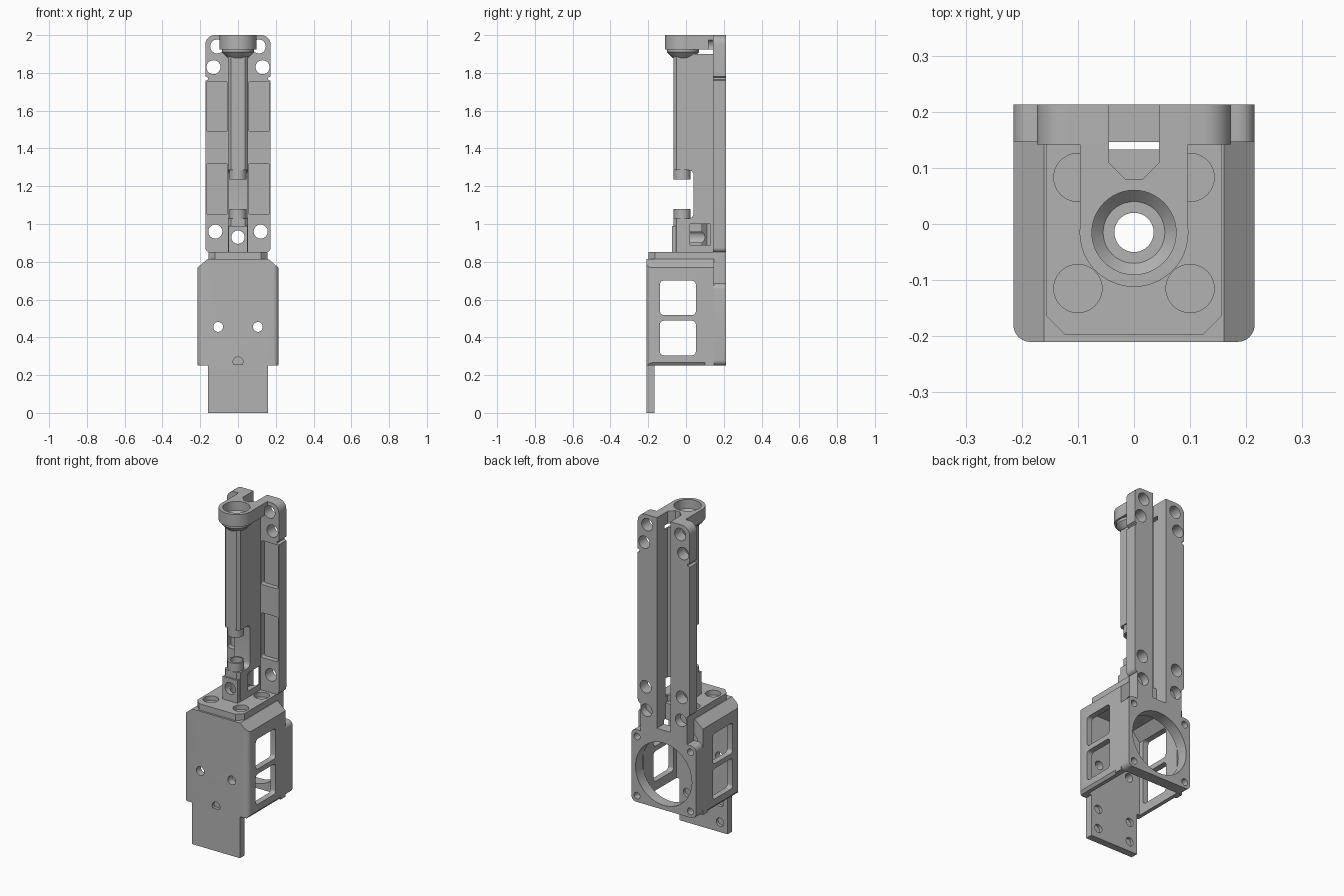
import bpy, bmesh, math
from mathutils import Vector

if "Cube" in bpy.data.objects:
    bpy.data.objects.remove(bpy.data.objects["Cube"], do_unlink=True)

grey = bpy.data.materials.new("plain grey")
grey.use_nodes = True
grey.diffuse_color = (0.45, 0.45, 0.45, 1)
for node in grey.node_tree.nodes:
    if node.type == 'BSDF_PRINCIPLED':
        node.inputs["Base Color"].default_value = grey.diffuse_color


def mesh_object(bm, name):
    bmesh.ops.recalc_face_normals(bm, faces=bm.faces)
    me = bpy.data.meshes.new(name)
    bm.to_mesh(me)
    bm.free()
    me.materials.append(grey)
    ob = bpy.data.objects.new(name, me)
    bpy.context.scene.collection.objects.link(ob)
    return ob


def prism(points, axis, lo, hi, name="cutter"):
    """Extrude a profile; its plane is xy, xz or yz for axis z, y or x."""
    place = {'z': lambda a, b, t: (a, b, t),
             'y': lambda a, b, t: (a, t, b),
             'x': lambda a, b, t: (t, a, b)}[axis]
    bm = bmesh.new()
    face = bm.faces.new([bm.verts.new(place(a, b, lo)) for a, b in points])
    ext = bmesh.ops.extrude_face_region(bm, geom=[face])
    verts = [g for g in ext["geom"] if isinstance(g, bmesh.types.BMVert)]
    bmesh.ops.translate(bm, verts=verts, vec=Vector(place(0, 0, hi - lo)))
    return mesh_object(bm, name)


def rect(a0, a1, b0, b1, radii=(0, 0, 0, 0), steps=6):
    """Rectangle with a radius per corner, from the low corner anticlockwise."""
    if not isinstance(radii, tuple):
        radii = (radii,) * 4
    pts = []
    corners = [(a0, b0, 1, 1), (a1, b0, -1, 1), (a1, b1, -1, -1), (a0, b1, 1, -1)]
    for k, ((a, b, sa, sb), r) in enumerate(zip(corners, radii)):
        if r == 0:
            pts.append((a, b))
            continue
        for i in range(steps + 1):
            t = math.pi + (k + i / steps) * math.pi / 2
            pts.append((a + sa * r + r * math.cos(t), b + sb * r + r * math.sin(t)))
    return pts


def box(x0, x1, y0, y1, z0, z1, name="cutter"):
    return prism(rect(x0, x1, y0, y1), 'z', z0, z1, name)


def cyl(a, b, r, axis, lo, hi, name="cutter", n=40):
    pts = [(a + r * math.cos(2 * math.pi * i / n), b + r * math.sin(2 * math.pi * i / n))
           for i in range(n)]
    return prism(pts, axis, lo, hi, name)


def lathe(profile, y, name="cutter", n=48):
    bm = bmesh.new()
    rings = [[bm.verts.new((r * math.cos(2 * math.pi * i / n),
                            y + r * math.sin(2 * math.pi * i / n), z)) for i in range(n)]
             for r, z in profile]
    for p, q in zip(rings, rings[1:]):
        for i in range(n):
            bm.faces.new((p[i], p[(i + 1) % n], q[(i + 1) % n], q[i]))
    bm.faces.new(rings[0])
    bm.faces.new(rings[-1])
    return mesh_object(bm, name)


def combine(ob, others, operation='DIFFERENCE'):
    for other in others:
        mod = ob.modifiers.new("cut", 'BOOLEAN')
        mod.operation, mod.solver, mod.object = operation, 'EXACT', other
        bpy.context.view_layer.update()
        deps = bpy.context.evaluated_depsgraph_get()
        me = bpy.data.meshes.new_from_object(ob.evaluated_get(deps))
        ob.modifiers.clear()
        ob.data = me
        bpy.data.objects.remove(other, do_unlink=True)
    return ob


BORE_Y = -0.015
SIDES = (-1, 1)


def bore():
    return cyl(0, BORE_Y, 0.035, 'z', -0.5, 2.5)


def channel(z0=0.73):
    pts = [(-0.045, 0.3), (-0.045, 0.11), (-0.015, 0.08),
           (0.015, 0.08), (0.045, 0.11), (0.045, 0.3)]
    return prism(pts, 'z', z0, 2.5)


# Housing: hollow shell open below and behind, with sloping shoulders
housing = prism(rect(-0.215, 0.215, -0.21, 0.147, (0.03, 0.03, 0, 0)), 'z', 0.25, 0.815, "housing")
cuts = [prism([(-0.18, 0.1), (0.18, 0.1), (0.18, 0.70), (0.13, 0.755), (-0.13, 0.755), (-0.18, 0.70)],
              'y', -0.167, 0.3)]
for s in SIDES:
    cuts.append(prism([(s * 0.155, 0.82), (s * 0.225, 0.76), (s * 0.3, 0.9)], 'y', -0.5, 0.5))
    cuts.append(prism([(s * 0.195, 0.24), (s * 0.22, 0.24), (s * 0.22, 0.272)], 'y', -0.5, 0.1))
    cuts.append(cyl(s * 0.105, 0.455, 0.026, 'y', -0.5, -0.1))
for z0, z1 in ((0.305, 0.488), (0.518, 0.70)):
    cuts.append(prism(rect(-0.138, 0.052, z0, z1, 0.02), 'x', -0.5, 0.5))
cuts += [bore(), box(-0.045, 0.045, 0.133, 0.3, 0.7, 0.9),
         cyl(0, 0.27, 0.026, 'y', -0.5, -0.19)]
combine(housing, cuts)

# Lower front tab, with blind holes behind
tab = box(-0.16, 0.16, -0.21, -0.167, 0, 0.255, "front_tab")
combine(tab, [cyl(s * 0.11, z, 0.025, 'y', -0.185, 0.1) for s in SIDES for z in (0.06, 0.18)])

# Rear fan plate with a round opening and screw holes
fan = prism(rect(-0.215, 0.215, 0.25, 0.685, 0.03), 'y', 0.146, 0.213, "fan_plate")
combine(fan, [cyl(0, 0.465, 0.188, 'y', 0, 0.5, n=64)] +
        [cyl(s * 0.178, z, 0.02, 'y', 0.17, 0.5, n=20) for s in SIDES for z in (0.288, 0.645)])

# Top deck with four blind round pockets
deck = prism([(-0.157, 0.146), (-0.157, -0.163), (-0.122, -0.198),
              (0.122, -0.198), (0.157, -0.163), (0.157, 0.146)], 'z', 0.81, 0.853, "top_deck")
combine(deck, [cyl(s * 0.1, y, 0.043, 'z', 0.825, 1) for s in SIDES for y in (0.083, -0.115)] +
        [bore(), box(-0.045, 0.045, 0.133, 0.3, 0.7, 0.9)])

# Back rail: grooved plate with holes and shallow front pockets
rail = prism(rect(-0.173, 0.173, 0.85, 2.0, (0.025, 0.025, 0.05, 0.05)), 'y', 0.142, 0.213, "back_rail")
foot = box(-0.155, 0.155, 0.146, 0.213, 0.66, 0.9)
combine(foot, [cyl(0, 0.465, 0.188, 'y', 0, 0.5, n=64)])
combine(rail, [foot], 'UNION')
cuts = [channel()]
for s in SIDES:
    for x, z in ((0.13, 1.83), (0.11, 1.94), (0.12, 0.96)):
        cuts.append(cyl(s * x, z, 0.037, 'y', 0, 0.5))
    cuts.append(cyl(s * 0.115, 0.82, 0.037, 'y', 0.165, 0.5))
    x0, x1 = sorted((s * 0.055, s * 0.168))
    for z0, z1 in ((1.05, 1.32), (1.49, 1.755)):
        cuts.append(prism(rect(x0, x1, z0, z1, 0.012), 'y', 0, 0.172))
    cuts.append(prism([(s * 0.2, 1.745), (s * 0.16, 1.765), (s * 0.16, 1.775), (s * 0.2, 1.795)],
                      'y', 0, 0.5))
combine(rail, cuts)

# Spine: tall column in front of the rail with a side gap
spine = prism([(-0.052, 0.143), (-0.052, -0.05), (-0.037, -0.065),
               (0.037, -0.065), (0.052, -0.05), (0.052, 0.143)], 'z', 0.85, 1.9, "spine")
combine(spine, [prism(rect(-0.2, 0.04, 1.03, 1.285, (0, 0.025, 0.025, 0)), 'x', -0.5, 0.5)])
combine(spine, [cyl(0, -0.02, 0.045, 'z', 1.235, 1.3),
                cyl(0, -0.02, 0.045, 'z', 0.98, 1.08),
                box(-0.05, 0.05, -0.075, 0.0, 0.85, 0.99)], 'UNION')
combine(spine, [bore(), channel(), cyl(0, 0.93, 0.035, 'y', -0.5, 0.3),
                box(0.02, 0.2, 0.02, 0.13, 0.89, 1.0)])

# Guide cup with its web to the rail
cup = lathe([(0.055, 1.88), (0.085, 1.91), (0.085, 1.925), (0.097, 1.925), (0.097, 2.0)],
            BORE_Y, "guide_cup")
combine(cup, [box(-0.096, 0.096, BORE_Y, 0.146, 1.925, 2.0)], 'UNION')
combine(cup, [lathe([(0.055, 1.925), (0.075, 1.945), (0.075, 2.1)], BORE_Y), bore(), channel()] +
        [cyl(s * 0.11, 1.94, 0.037, 'y', 0.12, 0.5) for s in SIDES])

# Shading: smooth curves, crisp edges
for ob in (housing, tab, fan, deck, rail, spine, cup):
    for p in ob.data.polygons:
        p.use_smooth = True
        p.material_index = 0
    ob.data.set_sharp_from_angle(angle=math.radians(30))
    if not ob.data.materials:
        ob.data.materials.append(grey)
